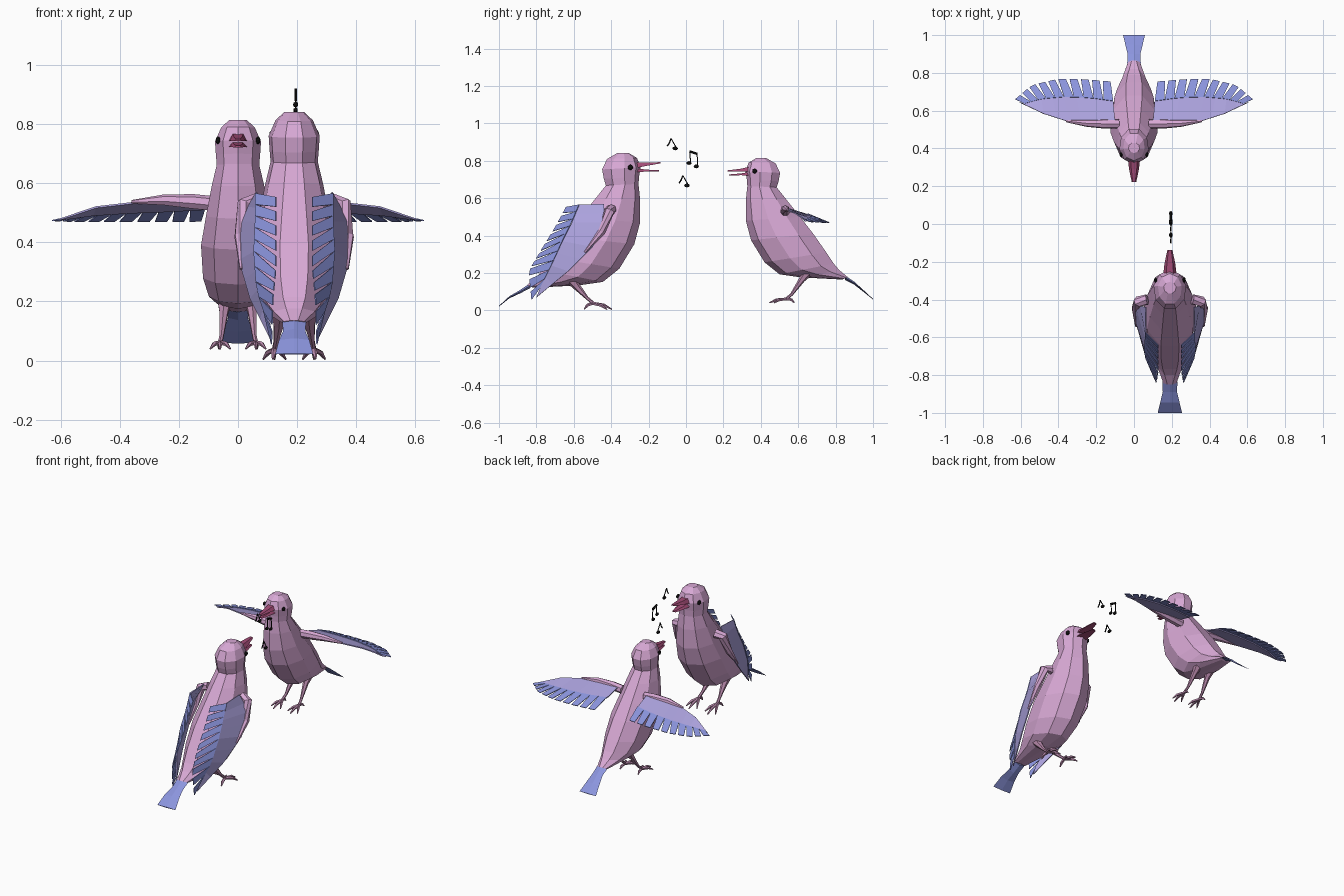
import bpy, bmesh, math
from mathutils import Vector

if "Cube" in bpy.data.objects:
    bpy.data.objects.remove(bpy.data.objects["Cube"])


def material(name, rgb):
    m = bpy.data.materials.new(name)
    m.diffuse_color = (*rgb, 1)
    m.use_nodes = True
    m.node_tree.nodes["Principled BSDF"].inputs["Base Color"].default_value = m.diffuse_color
    return m


PINK = material("pink plumage", (0.68, 0.39, 0.66))
LAVENDER = material("lavender coverts", (0.42, 0.37, 0.74))
BLUE = material("blue feathers", (0.26, 0.30, 0.73))
BEAK = material("raspberry beak", (0.36, 0.07, 0.18))
LEG = material("dusky pink legs", (0.48, 0.25, 0.41))
BLACK = material("black", (0.005, 0.005, 0.005))


def finish(name, bm, mat):
    bmesh.ops.recalc_face_normals(bm, faces=bm.faces[:])
    me = bpy.data.meshes.new(name)
    bm.to_mesh(me)
    bm.free()
    me.materials.append(mat)
    ob = bpy.data.objects.new(name, me)
    bpy.context.collection.objects.link(ob)
    return ob


def loft(name, rings, mat):
    """Skin a series of equal-sized rings and cap both ends."""
    bm = bmesh.new()
    vs = [[bm.verts.new(p) for p in r] for r in rings]
    n = len(vs[0])
    for a, b in zip(vs, vs[1:]):
        for i in range(n):
            j = (i + 1) % n
            bm.faces.new((a[i], a[j], b[j], b[i]))
    bm.faces.new(vs[0])
    bm.faces.new(vs[-1])
    return finish(name, bm, mat)


def tube(name, pts, radii, mat, sides=6):
    pts = [Vector(p) for p in pts]
    rings = []
    for i, p in enumerate(pts):
        d = pts[min(i + 1, len(pts) - 1)] - pts[max(i - 1, 0)]
        q = d.to_track_quat('Z', 'X')
        rings.append([p + q @ Vector((radii[i] * math.cos(a), radii[i] * math.sin(a), 0))
                      for a in (2 * math.pi * k / sides for k in range(sides))])
    return loft(name, rings, mat)


def ball(name, centre, size, mat):
    bm = bmesh.new()
    bmesh.ops.create_icosphere(bm, subdivisions=2, radius=1)
    for v in bm.verts:
        v.co = Vector(centre) + Vector([c * s for c, s in zip(v.co, size)])
    return finish(name, bm, mat)


def along(pts, t):
    """Point at parameter t (0..1) of a polyline."""
    f = min(max(t, 0), 1) * (len(pts) - 1)
    i = min(int(f), len(pts) - 2)
    return Vector(pts[i]).lerp(Vector(pts[i + 1]), f - i)


# Body sections from crown to rump: back y, back z, front y, front z, half width
BODY = [(.43, .814, .375, .814, .03), (.48, .785, .335, .79, .058),
        (.503, .735, .318, .745, .079), (.495, .69, .325, .70, .076),
        (.485, .658, .328, .665, .073), (.535, .595, .32, .59, .09),
        (.61, .50, .32, .48, .11), (.68, .41, .348, .375, .127),
        (.75, .31, .42, .257, .12), (.79, .25, .50, .193, .10),
        (.82, .215, .62, .176, .072), (.865, .178, .835, .165, .036)]
SIDES = 9


def wing(name, cx, s, lead, mid, trail, arm, scale, feathers=10):
    def side(p):
        return Vector((cx + s * p[0], p[1], p[2]))
    # covert panel
    bm = bmesh.new()
    n = 8
    rows = [[bm.verts.new(side(along(c, i / n))) for i in range(n + 1)] for c in (lead, mid)]
    for i in range(n):
        bm.faces.new((rows[0][i], rows[0][i + 1], rows[1][i + 1], rows[1][i]))
    finish(name + "_coverts", bm, LAVENDER).modifiers.new("thickness", 'SOLIDIFY').thickness = .006
    # flight feathers, separated at their tips
    bm = bmesh.new()
    for i in range(feathers):
        a, b, g = i / feathers, (i + 1) / feathers, .16 / feathers
        bm.faces.new([bm.verts.new(side(p)) for p in
                      (along(mid, a), along(mid, b), along(trail, b - g), along(trail, a + g))])
    finish(name + "_flight_feathers", bm, BLUE).modifiers.new("thickness", 'SOLIDIFY').thickness = .004
    # arm on the leading edge
    tube(name + "_arm", [side(p) for p in arm], [r * scale for r in (.026, .026, .019, .006)], PINK, 7)


def bird(name, place, scale, beak_tips, ankle, toe_z, tail_z):
    # head and body
    rings = []
    for by, bz, fy, fz, w in BODY:
        ring = []
        for k in range(SIDES):
            a = 2 * math.pi * k / SIDES
            u = math.cos(a)
            u = u if u > 0 else u / math.cos(math.pi / SIDES)
            ring.append(place((w * math.sin(a), (by + fy) / 2 + u * (fy - by) / 2,
                               (bz + fz) / 2 + u * (fz - bz) / 2)))
        rings.append(ring)
    loft(name + "_body", rings, PINK)

    # fanned tail
    tail = [(.85, .175, .036, .012), (.90, .145, .034, .008),
            (.95, tail_z + .043, .046, .005), (1.0, tail_z, .058, .002)]
    loft(name + "_tail", [[place(p) for p in ((-w, y, z), (0, y, z + h), (w, y, z), (0, y, z - h))]
                          for y, z, w, h in tail], BLUE)

    # open beak
    for part, z0, z1, tip, y1 in (("upper", .742, .768, beak_tips[0], .222),
                                  ("lower", .722, .740, beak_tips[1], .23)):
        sections = ((.34, z0, z1, .032), (.29, z0 + (tip - z0) * .4, z1 + (tip - z1) * .5, .026),
                    (y1, tip - .003, tip + .003, .012))
        loft(name + "_" + part + "_beak",
             [[place(p) for p in ((-w, y, a), (w, y, a), (w * .55, y, b), (-w * .55, y, b))]
              for y, a, b, w in sections], BEAK)

    for s, label in ((-1, "left"), (1, "right")):
        tag = name + "_" + label
        # eye
        ball(tag + "_eye", place((s * .068, .367, .745)), [r * scale for r in (.008, .013, .013)], BLACK)
        # thigh and shin
        ay, az = ankle
        tube(tag + "_leg", [place(p) for p in ((s * .045, .66, .215), (s * .048, .62, .165),
                                               (s * .055, ay + .02, az + .02), (s * .06, ay - .01, az - .005))],
             [r * scale for r in (.03, .017, .008, .008)], LEG)
        # toes
        for i, (dx, dy) in enumerate(((-.034, -.075), (.0, -.10), (.034, -.075), (.005, .035))):
            start = Vector((s * .06, ay - .005, az - .005))
            end = Vector((s * (.06 + dx), ay + dy, toe_z))
            knuckle = start.lerp(end, .6) + Vector((0, 0, .008))
            tube(f"{tag}_toe_{i + 1}", [place(p) for p in (start, knuckle, end)],
                 [r * scale for r in (.008, .008, .003)], LEG, 5)


# Far bird with spread wings
bird("spread_bird", lambda p: Vector(p), 1, (.746, .724), (.545, .066), .04, .06)
# Near bird, larger and turned around, wings folded
bird("folded_bird", lambda p: Vector((.19 - 1.11 * p[0], .11 - 1.11 * p[1], 1.11 * p[2] - .062)),
     1.11, (.767, .728), (.555, .095), .0605, .076)

for s, label in ((-1, "left"), (1, "right")):
    wing("spread_wing_" + label, 0, s,
         [(.10, .54, .55), (.22, .53, .548), (.34, .54, .538), (.48, .585, .522), (.605, .645, .48)],
         [(.11, .65, .515), (.24, .668, .508), (.37, .672, .503), (.49, .662, .495), (.58, .637, .482)],
         [(.115, .752, .47), (.26, .765, .468), (.41, .765, .468), (.54, .735, .468), (.635, .655, .472)],
         [(.08, .53, .53), (.15, .53, .537), (.25, .533, .543), (.36, .545, .537)], 1)
    wing("folded_wing_" + label, .19, s,
         [(.13, -.44, .57), (.185, -.43, .47), (.188, -.50, .34), (.15, -.63, .21), (.08, -.80, .07)],
         [(.13, -.57, .565), (.13, -.61, .47), (.135, -.66, .37), (.125, -.72, .24), (.085, -.78, .12)],
         [(.06, -.635, .56), (.06, -.70, .44), (.06, -.78, .31), (.07, -.84, .21), (.075, -.825, .045)],
         [(.12, -.40, .54), (.165, -.41, .53), (.182, -.45, .42), (.178, -.54, .31)], 1.1)


# Music notes floating between the beaks
def note_part(name, pts, r):
    tube(name, [(.195, y, z) for y, z in pts], [r] * len(pts), BLACK, 5)


for i, (y, z) in enumerate(((-.058, .866), (.005, .668))):
    ball(f"single_note_head_{i + 1}", (.195, y, z), (.009, .015, .010), BLACK)
    note_part(f"single_note_stem_{i + 1}", [(y + .008, z), (y - .022, z + .053)], .003)
    note_part(f"single_note_flag_{i + 1}", [(y - .022, z + .053), (y - .03, z + .03), (y - .042, z + .012)], .004)
for i, (y, z) in enumerate(((.016, .788), (.055, .770))):
    ball(f"paired_note_head_{i + 1}", (.195, y, z), (.009, .014, .010), BLACK)
    note_part(f"paired_note_stem_{i + 1}", [(y + .008, z), (y + .004, z + .064)], .003)
note_part("paired_note_beam", [(.018, .850), (.061, .836)], .007)
